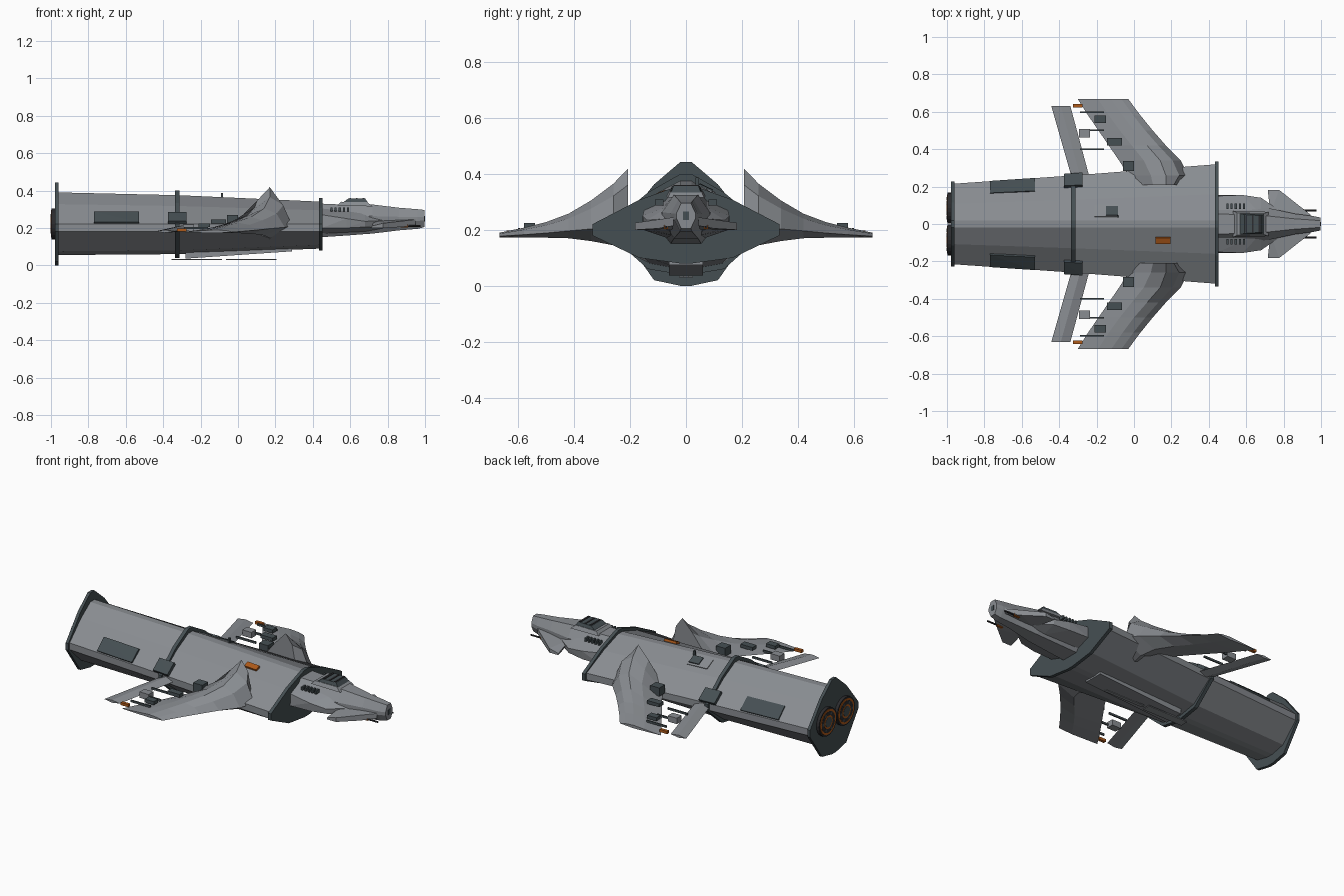
import bpy, bmesh, math
from mathutils import Vector

old = bpy.data.objects.get("Cube")
if old:
    bpy.data.objects.remove(old, do_unlink=True)


def material(name, rgb):
    m = bpy.data.materials.new(name)
    m.use_nodes = True
    m.diffuse_color = (*rgb, 1)
    bsdf = next(n for n in m.node_tree.nodes if n.type == 'BSDF_PRINCIPLED')
    bsdf.inputs["Base Color"].default_value = (*rgb, 1)
    return m


GREY = material("hull grey", (0.25, 0.265, 0.285))
SLATE = material("dark slate", (0.06, 0.078, 0.086))
ORANGE = material("burnt orange", (0.42, 0.1, 0.01))
BLACK = material("gunmetal", (0.025, 0.025, 0.028))


def finish(name, bm, mat):
    bmesh.ops.recalc_face_normals(bm, faces=bm.faces)
    me = bpy.data.meshes.new(name)
    bm.to_mesh(me)
    bm.free()
    me.materials.append(mat)
    ob = bpy.data.objects.new(name, me)
    bpy.context.collection.objects.link(ob)
    return ob


def loft(name, rings, mat):
    """Skin equal-length rings of points and cap both ends."""
    bm = bmesh.new()
    loops = [[bm.verts.new(p) for p in r] for r in rings]
    n = len(loops[0])
    for a, b in zip(loops, loops[1:]):
        for i in range(n):
            j = (i + 1) % n
            bm.faces.new((a[i], a[j], b[j], b[i]))
    bm.faces.new(loops[0])
    bm.faces.new(loops[-1])
    return finish(name, bm, mat)


def solid(name, pts, mat):
    """Convex block through the given corners."""
    bm = bmesh.new()
    for p in pts:
        bm.verts.new(p)
    bmesh.ops.convex_hull(bm, input=bm.verts)
    bmesh.ops.dissolve_limit(bm, angle_limit=0.01, verts=bm.verts, edges=bm.edges)
    return finish(name, bm, mat)


def box(name, c, size, mat):
    return solid(name, [[c[k] + size[k] * d[k] / 2 for k in range(3)]
                        for d in [(i, j, l) for i in (-1, 1) for j in (-1, 1) for l in (-1, 1)]], mat)


def tube(name, c, r, length, mat, sides=16):
    """Cylinder along x."""
    ring = lambda x: [(x, c[1] + r * math.cos(a), c[2] + r * math.sin(a))
                      for a in (2 * math.pi * i / sides for i in range(sides))]
    return loft(name, [ring(c[0] - length / 2), ring(c[0] + length / 2)], mat)


def section(x, w, top, bot):
    """Hull cross-section: ridged roof, short sides, shallow keel."""
    half = [(0.02, top), (0.5 * w, top - 0.33 * (top - 0.2)), (w, 0.22),
            (w, 0.18), (0.5 * w, bot + 0.02), (0.02, bot)]
    return [(x, y, z) for y, z in half] + [(x, -y, z) for y, z in reversed(half)]


# main hull and its collars
STATIONS = [(-0.97, 0.215, 0.39, 0.055), (-0.32, 0.26, 0.375, 0.06), (0.45, 0.32, 0.34, 0.09)]
loft("hull", [section(*s) for s in STATIONS], GREY)
for name, x, t, w, top, bot in (("rear_flange", -0.97, 0.018, 0.228, 0.443, 0.0),
                                ("middle_collar", -0.325, 0.022, 0.272, 0.4, 0.04),
                                ("front_collar", 0.443, 0.02, 0.335, 0.36, 0.08)):
    loft(name, [section(x - t / 2, w, top, bot), section(x + t / 2, w, top, bot)], SLATE)


def roof(x, u, s, lift=0.0):
    """Point on the hull's upper flank, u from widest edge (0) to shoulder (1) to ridge (2)."""
    a, b = (STATIONS[0], STATIONS[1]) if x < -0.32 else (STATIONS[1], STATIONS[2])
    f = (x - a[0]) / (b[0] - a[0])
    w, top = (a[i] + f * (b[i] - a[i]) for i in (1, 2))
    p = [Vector((x, w, 0.22)), Vector((x, 0.5 * w, top - 0.33 * (top - 0.2))), Vector((x, 0.02, top))]
    k = 0 if u < 1 else 1
    q = p[k].lerp(p[k + 1], u - k)
    d = p[k + 1] - p[k]
    q += Vector((0, d.z, -d.y)).normalized() * lift
    return (q.x, s * q.y, q.z)


def hull_plate(name, x0, x1, u0, u1, s, thick, mat):
    solid(name, [roof(x, u, s, l) for x in (x0, x1) for u in (u0, u1) for l in (-0.004, thick)], mat)


for s, side in ((1, "left"), (-1, "right")):
    hull_plate(side + "_rear_panel", -0.77, -0.53, 0.04, 0.6, s, 0.009, SLATE)
    hull_plate(side + "_collar_box", -0.375, -0.275, 0.0, 0.5, s, 0.02, SLATE)
hull_plate("roof_marking", 0.115, 0.195, 1.35, 1.6, -1, 0.009, ORANGE)
hull_plate("roof_hatch", -0.21, -0.08, 1.3, 1.85, 1, 0.006, GREY)
hull_plate("roof_hatch_cover", -0.15, -0.085, 1.4, 1.8, 1, 0.012, SLATE)
box("roof_antenna", (-0.085, 0.04, 0.372), (0.012, 0.012, 0.03), SLATE)

# engines
for s, side in ((1, "left"), (-1, "right")):
    c = (-0.985, 0.085 * s, 0.222)
    tube(side + "_engine_shroud", c, 0.083, 0.024, BLACK, 24)
    tube(side + "_engine_ring", (-0.99, c[1], c[2]), 0.074, 0.02, ORANGE, 24)
    tube(side + "_engine_throat", (-0.991, c[1], c[2]), 0.062, 0.02, BLACK, 24)
    tube(side + "_engine_inner_ring", (-0.992, c[1], c[2]), 0.04, 0.019, ORANGE, 16)
    tube(side + "_engine_core", (-0.993, c[1], c[2]), 0.03, 0.019, SLATE, 16)
    for i in range(6):
        a = i * math.pi / 3
        tube(side + "_engine_vane", (-0.992, c[1] + 0.051 * math.cos(a), c[2] + 0.051 * math.sin(a)),
             0.009, 0.02, SLATE, 6)

# main wings: span position, leading edge, trailing edge, crest x, crest z, base z
WING = [(0.208, 0.24, 0.0, 0.17, 0.418, 0.13), (0.26, 0.29, -0.03, 0.17, 0.365, 0.145),
        (0.34, 0.25, -0.08, 0.14, 0.305, 0.16), (0.42, 0.17, -0.135, 0.07, 0.258, 0.17),
        (0.5, 0.1, -0.19, 0.0, 0.228, 0.172), (0.58, 0.035, -0.245, -0.06, 0.208, 0.172),
        (0.667, -0.03, -0.3, -0.12, 0.19, 0.172)]


def wing_ring(y, le, te, cx, top, base, s):
    h = top - base
    mid = base + 0.3 * h
    pts = [(le, mid), (cx + 0.6 * (le - cx), base + 0.8 * h), (cx, top),
           (cx + 0.4 * (te - cx), base + 0.75 * h), (te, mid), (cx, base)]
    return [(x, s * y, z) for x, z in pts]


for s, side in ((1, "left"), (-1, "right")):
    loft(side + "_main_wing", [wing_ring(*w, s) for w in WING], GREY)
    # slim rear wing
    loft(side + "_rear_wing", [[(le, s * y, z), ((le + te) / 2, s * y, z + t), (te, s * y, z),
                                ((le + te) / 2, s * y, z - t)]
                               for y, le, te, z, t in ((0.22, -0.23, -0.325, 0.2, 0.018),
                                                       (0.63, -0.34, -0.442, 0.182, 0.008))], GREY)
    # wing fittings
    for x, y, z, l in ((-0.18, 0.56, 0.215, 0.06), (-0.105, 0.44, 0.235, 0.08)):
        box(side + "_wing_plate", (x, s * y, z), (l, 0.04, 0.02), SLATE)
    box(side + "_root_block", (-0.03, s * 0.31, 0.245), (0.06, 0.055, 0.05), SLATE)
    box(side + "_strut_box", (-0.265, s * 0.485, 0.2), (0.06, 0.045, 0.035), GREY)
    for y in (0.4, 0.5, 0.597):
        box(side + "_wing_strut", (-0.225, s * y, 0.2), (0.13, 0.008, 0.012), SLATE)
    box(side + "_tip_light", (-0.3, s * 0.633, 0.19), (0.05, 0.018, 0.016), ORANGE)


# nose: x, half width, top, bottom
def nose_ring(x, w, top, bot):
    h = top - bot
    half = [(0.5 * w, top), (w, top - 0.4 * h), (w, top - 0.6 * h), (0.5 * w, bot)]
    return [(x, y, z) for y, z in half] + [(x, -y, z) for y, z in reversed(half)]


loft("nose", [nose_ring(*r) for r in ((0.44, 0.11, 0.33, 0.15), (0.56, 0.1, 0.325, 0.158),
                                      (0.72, 0.085, 0.325, 0.17), (0.86, 0.055, 0.308, 0.187),
                                      (0.96, 0.042, 0.3, 0.195), (0.998, 0.034, 0.296, 0.205))], GREY)
box("nose_probe", (0.985, 0, 0.25), (0.03, 0.02, 0.03), SLATE)

# cockpit
solid("cockpit_base", [(x, y, z) for x, z, w in ((0.53, 0.32, 0.07), (0.72, 0.315, 0.065),
                                                (0.55, 0.34, 0.06), (0.69, 0.338, 0.055))
                       for y in (-w, w)], GREY)
solid("canopy", [(x, y, z) for x, z, w in ((0.545, 0.325, 0.062), (0.705, 0.32, 0.058),
                                          (0.59, 0.357, 0.05), (0.68, 0.357, 0.045))
                 for y in (-w, w)], SLATE)
for x in (0.6, 0.635, 0.67):
    box("canopy_rib", (x, 0, 0.355), (0.01, 0.09, 0.01), BLACK)

for s, side in ((1, "left"), (-1, "right")):
    # cheek pods beside the cockpit
    solid(side + "_cheek_pod", [(x, s * y, z) for x, y, z in (
        (0.45, 0.15, 0.27), (0.45, 0.155, 0.2), (0.58, 0.155, 0.25), (0.58, 0.15, 0.2),
        (0.68, 0.14, 0.235), (0.68, 0.135, 0.205), (0.78, 0.07, 0.24), (0.78, 0.06, 0.2),
        (0.45, 0.06, 0.31), (0.45, 0.05, 0.165), (0.68, 0.05, 0.29), (0.68, 0.05, 0.18))], GREY)
    for i in range(5):
        box(side + "_vent", (0.5 + 0.022 * i, s * 0.095, 0.298), (0.011, 0.03, 0.02), SLATE)
    # small fore wing and gun
    solid(side + "_fore_wing", [(x, s * y, z) for x, y, z in (
        (0.73, 0.05, 0.24), (0.75, 0.05, 0.2), (0.95, 0.045, 0.245), (0.95, 0.045, 0.215),
        (0.715, 0.183, 0.21), (0.715, 0.183, 0.2), (0.775, 0.183, 0.225), (0.775, 0.183, 0.2),
        (0.88, 0.1, 0.235), (0.88, 0.1, 0.205))], GREY)
    tube(side + "_gun", (0.925, s * 0.072, 0.21), 0.005, 0.1, BLACK, 8)
    box(side + "_gun_mount", (0.89, s * 0.072, 0.21), (0.04, 0.014, 0.014), ORANGE)

# belly rails
box("rear_belly_rail", (-0.22, 0, 0.032), (0.27, 0.05, 0.006), GREY)
box("front_belly_rail", (0.07, 0, 0.032), (0.27, 0.02, 0.006), GREY)
solid("belly_fairing", [(x, y, z) for x, z in ((-0.28, 0.036), (0.29, 0.075), (-0.28, 0.07), (0.29, 0.1))
                        for y in (-0.06, 0.06)], GREY)
